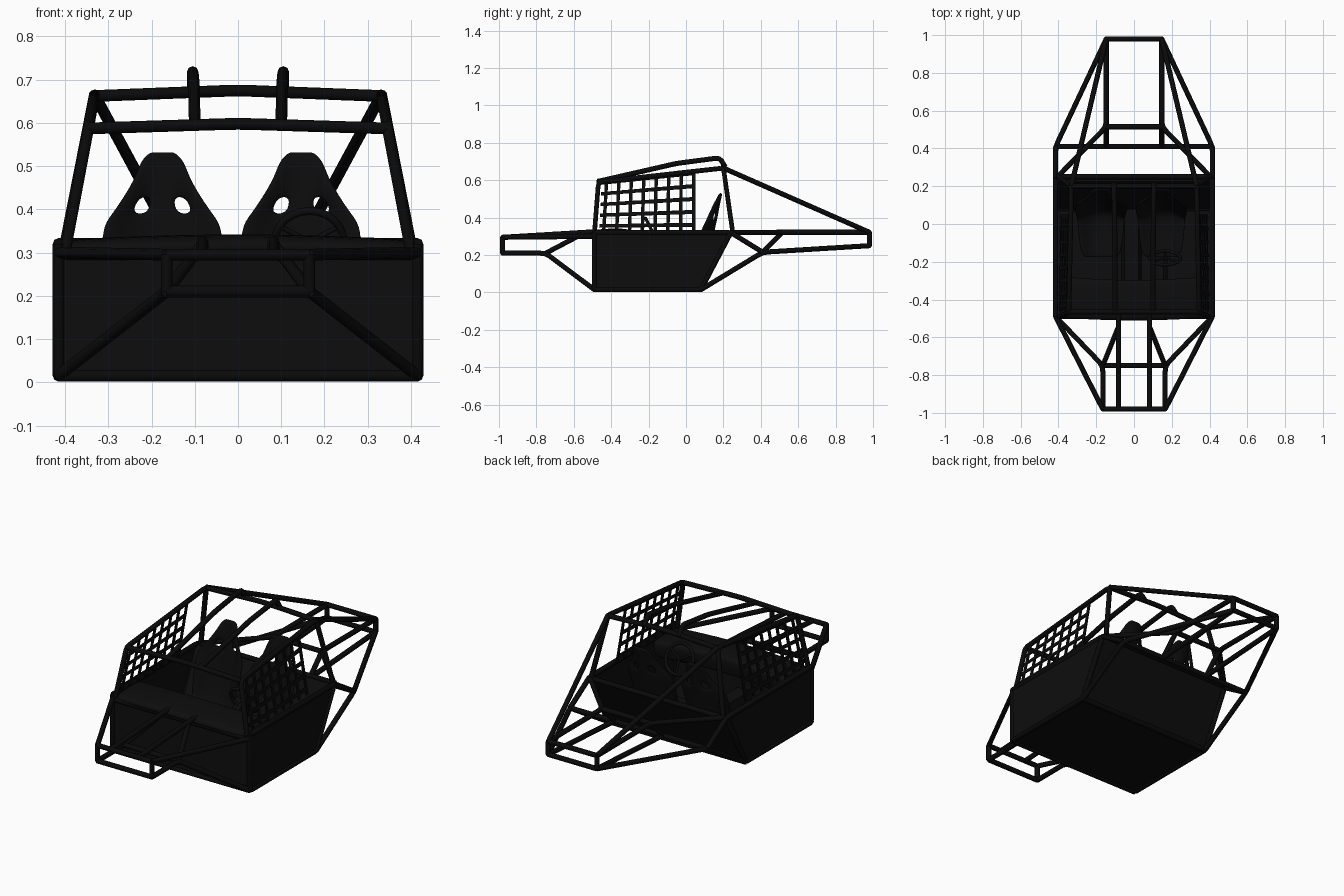
import bpy
import math
from mathutils import Vector

cube = bpy.data.objects.get("Cube")
if cube:
    bpy.data.objects.remove(cube, do_unlink=True)


def material(name, value):
    m = bpy.data.materials.new(name)
    m.use_nodes = True
    color = (value, value, value, 1)
    m.diffuse_color = color
    m.node_tree.nodes["Principled BSDF"].inputs["Base Color"].default_value = color
    return m


TUBE_MAT = material("frame black", 0.003)
PANEL_MAT = material("panel black", 0.004)
TRIM_MAT = material("trim black", 0.0035)
R = 0.0135


def tube(name, points, radius=R, bend=0.03, mat=TUBE_MAT, closed=False):
    """Round tube through the points, with its inner corners bent."""
    pts = [Vector(p) for p in points]
    path = pts
    if not closed:
        path = [pts[0]]
        for a, p, b in zip(pts, pts[1:], pts[2:]):
            p0 = p + (a - p).normalized() * bend
            p1 = p + (b - p).normalized() * bend
            path += [p0, (p0 + p1) / 4 + p / 2, p1]
        path.append(pts[-1])
    curve = bpy.data.curves.new(name, "CURVE")
    curve.dimensions = "3D"
    curve.bevel_depth = radius
    curve.bevel_resolution = 2
    curve.use_fill_caps = True
    spline = curve.splines.new("POLY")
    spline.points.add(len(path) - 1)
    for sp, p in zip(spline.points, path):
        sp.co = (*p, 1)
    spline.use_cyclic_u = closed
    curve.materials.append(mat)
    obj = bpy.data.objects.new(name, curve)
    bpy.context.collection.objects.link(obj)
    return obj


def pair(name, points, **kw):
    for side, s in (("left", 1), ("right", -1)):
        tube(f"{name}_{side}", [(s * x, y, z) for x, y, z in points], **kw)


def across(name, x, y, z, crown=0.0):
    tube(name, [(-x, y, z), (0, y, z + crown), (x, y, z)])


def sheet(name, verts, faces, mat, thick, smooth=False, offset=0):
    mesh = bpy.data.meshes.new(name)
    mesh.from_pydata(verts, [], faces)
    mesh.materials.append(mat)
    obj = bpy.data.objects.new(name, mesh)
    bpy.context.collection.objects.link(obj)
    solid = obj.modifiers.new("thickness", "SOLIDIFY")
    solid.thickness = thick
    solid.offset = offset
    if smooth:
        sub = obj.modifiers.new("rounding", "SUBSURF")
        sub.levels = sub.render_levels = 2
        mesh.polygons.foreach_set("use_smooth", [True] * len(mesh.polygons))
    return obj


def grid_faces(rows, cols, skip=()):
    return [(r * cols + c, r * cols + c + 1, (r + 1) * cols + c + 1, (r + 1) * cols + c)
            for r in range(rows - 1) for c in range(cols - 1) if (r, c) not in skip]


# Tub panels: floor, sloped rear, front and both sides
W = 0.415
profile = [(-0.49, 0.3), (-0.49, 0.015), (0.08, 0.015), (0.23, 0.32), (-0.49, 0.32)]
tub = [(s * W, y, z) for s in (-1, 1) for y, z in profile]
sheet("tub_panels", tub,
      [(0, 1, 6, 5), (1, 2, 7, 6), (2, 3, 8, 7), (4, 0, 1, 2, 3), (9, 5, 6, 7, 8)],
      PANEL_MAT, 0.012)

# Tub frame
pair("tub_side_loop", [(W, -0.49, 0.32), (W, -0.49, 0.015), (W, 0.08, 0.015),
                       (W, 0.24, 0.32), (W, -0.49, 0.32)], bend=0.012)
across("front_lower_rail", W, -0.49, 0.015)
across("front_upper_rail", W, -0.49, 0.295)
across("rear_lower_rail", W, 0.08, 0.015)
across("rear_upper_rail", W, 0.25, 0.32)

# Front subframe and bumper
B = 0.165
pair("nose_upper_rail", [(B, -0.98, 0.295), (W, -0.49, 0.3)])
pair("nose_lower_rail", [(B, -0.98, 0.21), (B, -0.75, 0.21), (W, -0.49, 0.015)])
pair("nose_bumper_post", [(B, -0.98, 0.21), (B, -0.98, 0.295)])
pair("nose_center_rail", [(0.082, -0.98, 0.295), (0.082, -0.48, 0.325)])
pair("nose_brace", [(B, -0.75, 0.21), (0.085, -0.55, 0.315)])
across("bumper_upper", B, -0.98, 0.295)
across("bumper_lower", B, -0.98, 0.21)
across("nose_cross_bar", B, -0.75, 0.21)

# Rear subframe
T = 0.147
pair("tail_upper_rail", [(W - 0.01, 0.25, 0.32), (T, 0.515, 0.322), (T, 0.98, 0.322)])
pair("tail_outer_rail", [(W, 0.08, 0.015), (W, 0.41, 0.215), (T, 0.98, 0.25)])
pair("tail_inner_rail", [(T, 0.41, 0.215), (T, 0.98, 0.25)])
pair("tail_link", [(W, 0.41, 0.215), (W, 0.24, 0.32)])
pair("tail_brace", [(T, 0.41, 0.215), (T, 0.515, 0.32)])
pair("tail_post", [(T, 0.98, 0.25), (T, 0.98, 0.322)])
across("tail_upper_bar", T, 0.98, 0.322)
across("tail_lower_bar", T, 0.98, 0.25)
across("tail_middle_bar", T, 0.515, 0.322)
across("tail_cross_bar", W, 0.41, 0.215)

# Roll cage
pair("cage_side", [(0.398, -0.49, 0.31), (0.345, -0.468, 0.59),
                   (0.332, 0.2, 0.665), (0.4, 0.25, 0.32)], bend=0.02)
pair("cage_stay", [(0.332, 0.2, 0.665), (T, 0.98, 0.322)])
across("cage_front_bar", 0.345, -0.465, 0.587, 0.011)
across("cage_rear_bar", 0.332, 0.2, 0.662, 0.013)
pair("roof_bar", [(0.1, -0.465, 0.595), (0.102, -0.05, 0.69), (0.105, 0.18, 0.72),
                  (0.105, 0.21, 0.67)], bend=0.02)

# Window nets
corners = [Vector(p) for p in ((0.397, -0.465, 0.33), (0.39, 0.05, 0.33),
                               (0.345, -0.45, 0.59), (0.336, 0.05, 0.645))]


def net_point(s, t, side):
    low = corners[0].lerp(corners[1], s)
    p = low.lerp(corners[2].lerp(corners[3], s), t)
    return (p.x * side, p.y, p.z)


for label, side in (("left", 1), ("right", -1)):
    verts, faces = [], []
    spans = [(s - 0.018, s + 0.018, 0, 1) for s in [0.05 + 0.133 * i for i in range(8)]]
    spans += [(0, 1, t - 0.033, t + 0.033) for t in [0.1 + 0.22 * i for i in range(5)]]
    for s0, s1, t0, t1 in spans:
        n = len(verts)
        verts += [net_point(s, t, side) for s, t in ((s0, t0), (s1, t0), (s1, t1), (s0, t1))]
        faces.append((n, n + 1, n + 2, n + 3))
    sheet(f"window_net_{label}", verts, faces, TRIM_MAT, 0.006)

# Dash cowl, crowned across its width
columns = [-1 + i / 5 for i in range(11)]
rows = [(-0.49, 0.29), (-0.495, 0.322), (-0.4, 0.327), (-0.29, 0.325), (-0.275, 0.31), (-0.29, 0.23)]
cowl = [(0.395 * f, y + (0.02 if y > -0.3 else -0.016) * (1 - f * f) * (1 if y < -0.45 else -1),
         z + 0.012 * (1 - f * f)) for y, z in rows for f in columns]
sheet("dash_cowl", cowl, grid_faces(len(rows), len(columns)), PANEL_MAT, 0.008, True)

# Bucket seats: a swept shell with raised bolsters and two belt slots
# Each row is y, z, half width, bolster forward, bolster up
shell = [(-0.18, 0.12, 0.10, 0, 0.03), (-0.08, 0.09, 0.12, 0, 0.06),
         (0.05, 0.07, 0.125, 0.02, 0.07), (0.1, 0.13, 0.13, 0.07, 0.03),
         (0.135, 0.26, 0.135, 0.08, 0), (0.15, 0.355, 0.145, 0.06, 0),
         (0.16, 0.39, 0.117, 0.05, 0), (0.166, 0.428, 0.09, 0.04, 0),
         (0.175, 0.475, 0.062, 0.025, 0), (0.182, 0.51, 0.052, 0.01, 0),
         (0.187, 0.532, 0.03, 0, 0)]
fractions = [-1, -0.6, -0.28, 0, 0.28, 0.6, 1]
for label, x in (("left", 0.146), ("right", -0.175)):
    verts = [(x + f * w, y - fwd * f * f, z + up * f * f)
             for y, z, w, fwd, up in shell for f in fractions]
    sheet(f"seat_{label}", verts, grid_faces(len(shell), 7, {(6, 1), (6, 4)}),
          TRIM_MAT, 0.016, True)

# Steering wheel, spokes and column
hub = Vector((0.165, -0.18, 0.325))
u, v = Vector((1, 0, 0)), Vector((0, -0.45, 0.89))


def rim(a, r=0.08):
    return hub + (u * math.cos(a) + v * math.sin(a)) * r


tube("steering_wheel", [rim(math.tau * i / 24) for i in range(24)], 0.009,
     mat=TRIM_MAT, closed=True)
for i in range(3):
    tube(f"wheel_spoke_{i + 1}", [hub, rim(-math.pi / 2 + math.tau * i / 3)], 0.006, mat=TRIM_MAT)
tube("steering_column", [hub, hub + Vector((0, -0.14, -0.07))], 0.012, mat=TRIM_MAT)

# Centre tunnel
tunnel = [(x - 0.014, y, z) for y in (-0.48, 0.08)
          for x, z in ((-0.05, 0.015), (-0.035, 0.09), (0.035, 0.09), (0.05, 0.015))]
sheet("centre_tunnel", tunnel, grid_faces(2, 4), PANEL_MAT, 0.008)
